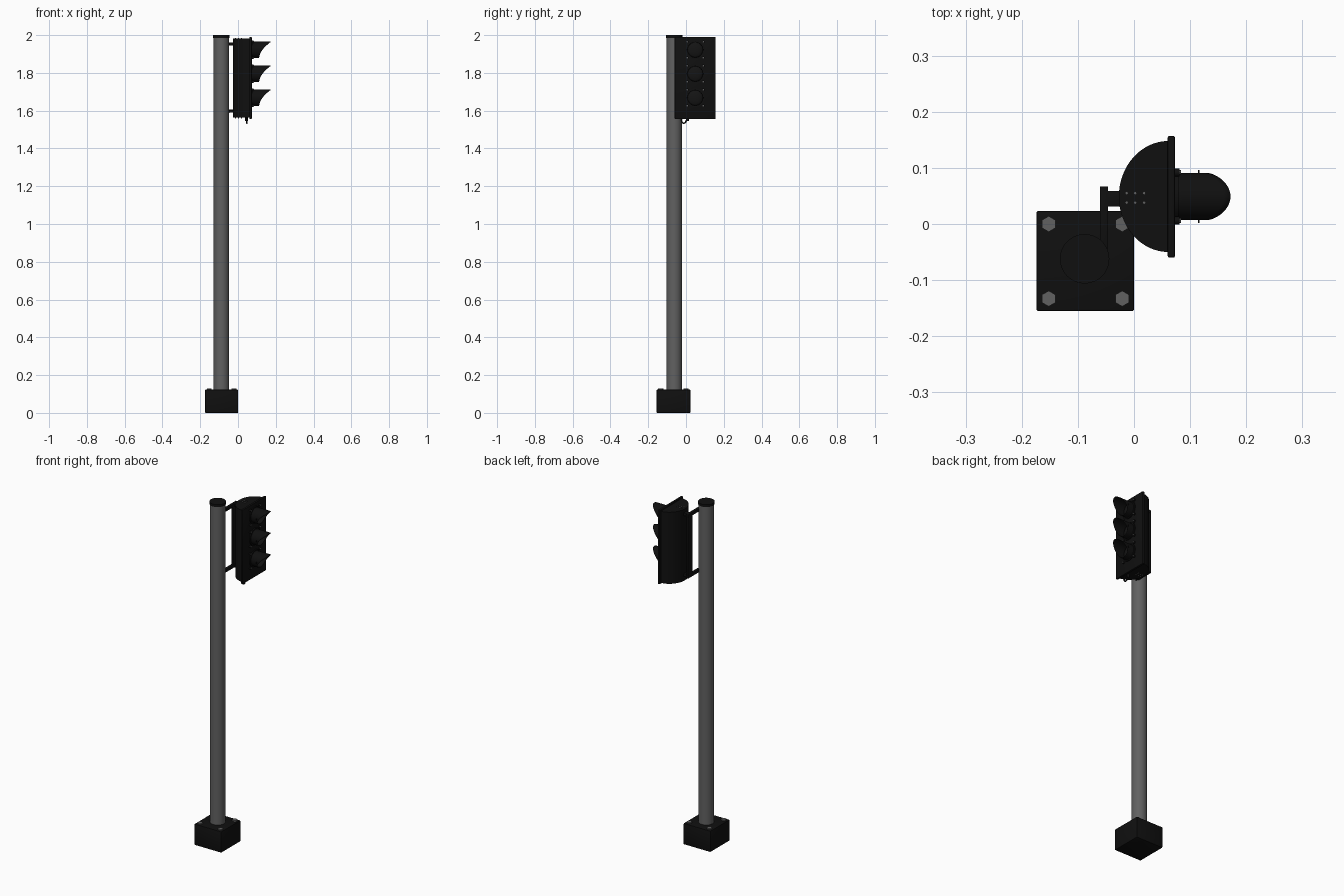
import bpy, bmesh, math
from mathutils import Matrix, Vector

if "Cube" in bpy.data.objects:
    bpy.data.objects.remove(bpy.data.objects["Cube"])


def mat(name, c):
    m = bpy.data.materials.new(name)
    m.diffuse_color = (*c, 1)
    m.use_nodes = True
    m.node_tree.nodes["Principled BSDF"].inputs["Base Color"].default_value = m.diffuse_color
    return m


BLACK = mat("black_paint", (0.005, 0.005, 0.005))
GREY = mat("grey_steel", (0.12, 0.12, 0.12))
LENS = mat("dark_lens", (0.007, 0.007, 0.007))


def finish(name, bm, material, smooth=True):
    bmesh.ops.recalc_face_normals(bm, faces=bm.faces[:])
    me = bpy.data.meshes.new(name)
    bm.to_mesh(me)
    bm.free()
    me.materials.append(material)
    ob = bpy.data.objects.new(name, me)
    bpy.context.collection.objects.link(ob)
    if smooth:
        bpy.ops.object.select_all(action='DESELECT')
        ob.select_set(True)
        bpy.context.view_layer.objects.active = ob
        bpy.ops.object.shade_smooth_by_angle(angle=math.radians(35))
    return ob


def box(name, lo, hi, material, bevel=0):
    lo, hi = Vector(lo), Vector(hi)
    bm = bmesh.new()
    bmesh.ops.create_cube(bm, size=1, matrix=Matrix.Translation((lo + hi) / 2)
                          @ Matrix.Diagonal((*(hi - lo), 1)))
    if bevel:
        bmesh.ops.bevel(bm, geom=bm.edges[:], offset=bevel, segments=2,
                        profile=0.5, affect='EDGES')
    return finish(name, bm, material)


def cyl(name, a, b, r, material, n=32, r2=None):
    a, b = Vector(a), Vector(b)
    d = b - a
    bm = bmesh.new()
    bmesh.ops.create_cone(bm, cap_ends=True, segments=n, radius1=r,
                          radius2=r if r2 is None else r2, depth=d.length,
                          matrix=Matrix.Translation((a + b) / 2)
                          @ d.to_track_quat('Z', 'Y').to_matrix().to_4x4())
    return finish(name, bm, material)


# Foot block, four hex bolts, pole and cap
PX, PY = -0.088, -0.062
box("foot_block", (-0.174, -0.155, 0), (0, 0.023, 0.123), BLACK, 0.003)
for x in (-0.152, -0.021):
    for y in (-0.133, 0.0):
        cyl("foot_bolt", (x, y, 0.12), (x, y, 0.13), 0.014, GREY, 6)
cyl("pole", (PX, PY, 0.12), (PX, PY, 1.99), 0.041, GREY, 48)
cyl("pole_cap", (PX, PY, 1.986), (PX, PY, 2.0), 0.044, BLACK, 48)

# Lamp housing: half-ellipse profile extruded upward
CY = 0.049
bm = bmesh.new()
prof = [(0.062 - 0.089 * math.sin(t), CY + 0.099 * math.cos(t))
        for t in (math.pi * i / 40 for i in range(41))]
face = bm.faces.new([bm.verts.new((x, y, 1.563)) for x, y in prof])
ext = bmesh.ops.extrude_face_region(bm, geom=[face])
bmesh.ops.translate(bm, vec=(0, 0, 0.419),
                    verts=[v for v in ext["geom"] if isinstance(v, bmesh.types.BMVert)])
finish("lamp_housing", bm, BLACK)
box("front_plate", (0.060, -0.060, 1.556), (0.073, 0.157, 1.990), BLACK, 0.003)

# Small bolts on the housing top and bottom
for x in (-0.013, 0.002, 0.018):
    for y in (0.038, 0.055):
        cyl("top_screw", (x, y, 1.98), (x, y, 1.985), 0.003, GREY, 8)
        cyl("bottom_screw", (x, y, 1.565), (x, y, 1.559), 0.003, GREY, 8)


def visor(cz):
    # tube whose open end sweeps from a short bottom to a long top lip
    bm = bmesh.new()
    n, rings, x0 = 48, 8, 0.072
    grid = []
    for i in range(n):
        a = 2 * math.pi * i / n
        h = (1 + math.sin(a)) / 2
        end = 0.112 + 0.060 * h ** 1.8
        grid.append([bm.verts.new((x0 + (end - x0) * j / rings,
                                   CY + 0.042 * math.cos(a),
                                   cz + 0.043 * math.sin(a)))
                     for j in range(rings + 1)])
    for i in range(n):
        p, q = grid[i], grid[(i + 1) % n]
        for j in range(rings):
            bm.faces.new((p[j], q[j], q[j + 1], p[j + 1]))
    ob = finish("visor", bm, BLACK)
    m = ob.modifiers.new("wall", 'SOLIDIFY')
    m.thickness = 0.002
    m.offset = -1


def dome(cz):
    bm = bmesh.new()
    bmesh.ops.create_uvsphere(bm, u_segments=32, v_segments=16, radius=1,
                              matrix=Matrix.Translation((0.074, CY, cz))
                              @ Matrix.Diagonal((0.012, 0.040, 0.040, 1)))
    finish("lens", bm, LENS)


# Three lamps: flange, lens, visor, side tabs and corner screws
for cz in (1.922, 1.795, 1.668):
    bm = bmesh.new()
    loops = []
    for x, r in ((0.072, 0.049), (0.079, 0.049), (0.079, 0.041), (0.072, 0.041)):
        loops.append([bm.verts.new((x, CY + r * math.cos(2 * math.pi * i / 48),
                                    cz + r * math.sin(2 * math.pi * i / 48)))
                      for i in range(48)])
    for k in range(4):
        for i in range(48):
            j = (i + 1) % 48
            bm.faces.new((loops[k][i], loops[k][j],
                          loops[(k + 1) % 4][j], loops[(k + 1) % 4][i]))
    finish("lamp_flange", bm, BLACK)
    dome(cz)
    visor(cz)
    for s in (-1, 1):
        y = CY + s * 0.0445
        box("visor_tab", (0.114, y - 0.003, cz - 0.004),
            (0.117, y + 0.003, cz + 0.004), BLACK)
        for t in (-1, 1):
            y, z = CY + s * 0.043, cz + t * 0.042
            cyl("lamp_clip", (0.072, y, z), (0.081, y, z), 0.007, BLACK, 12)
            cyl("lamp_screw", (0.080, y, z), (0.084, y, z), 0.0045, GREY, 8)

# Mounting bracket: two arms from the pole, stubs and an upright strip
for z in (1.953, 1.597):
    box("bracket_arm", (-0.061, -0.045, z - 0.009), (-0.046, 0.067, z + 0.009), BLACK, 0.001)
    box("bracket_stub", (-0.048, 0.031, z - 0.008), (-0.020, 0.059, z + 0.008), BLACK, 0.001)
box("bracket_upright", (-0.060, 0.024, 1.597), (-0.048, 0.066, 1.953), BLACK, 0.001)

# Cable loop hanging under the housing
cu = bpy.data.curves.new("cable", 'CURVE')
cu.dimensions = '3D'
cu.bevel_depth = 0.004
cu.bevel_resolution = 3
cu.use_fill_caps = True
pts = [(0.045, 0.008, 1.57), (0.045, 0.002, 1.548), (0.047, -0.010, 1.534),
       (0.047, -0.020, 1.538), (0.046, -0.023, 1.57)]
sp = cu.splines.new('BEZIER')
sp.bezier_points.add(len(pts) - 1)
for bp, p in zip(sp.bezier_points, pts):
    bp.co = p
    bp.handle_left_type = bp.handle_right_type = 'AUTO'
cu.materials.append(BLACK)
bpy.context.collection.objects.link(bpy.data.objects.new("cable", cu))
cyl("cable_gland", (0.045, 0.008, 1.545), (0.045, 0.008, 1.565), 0.007, BLACK, 16)
